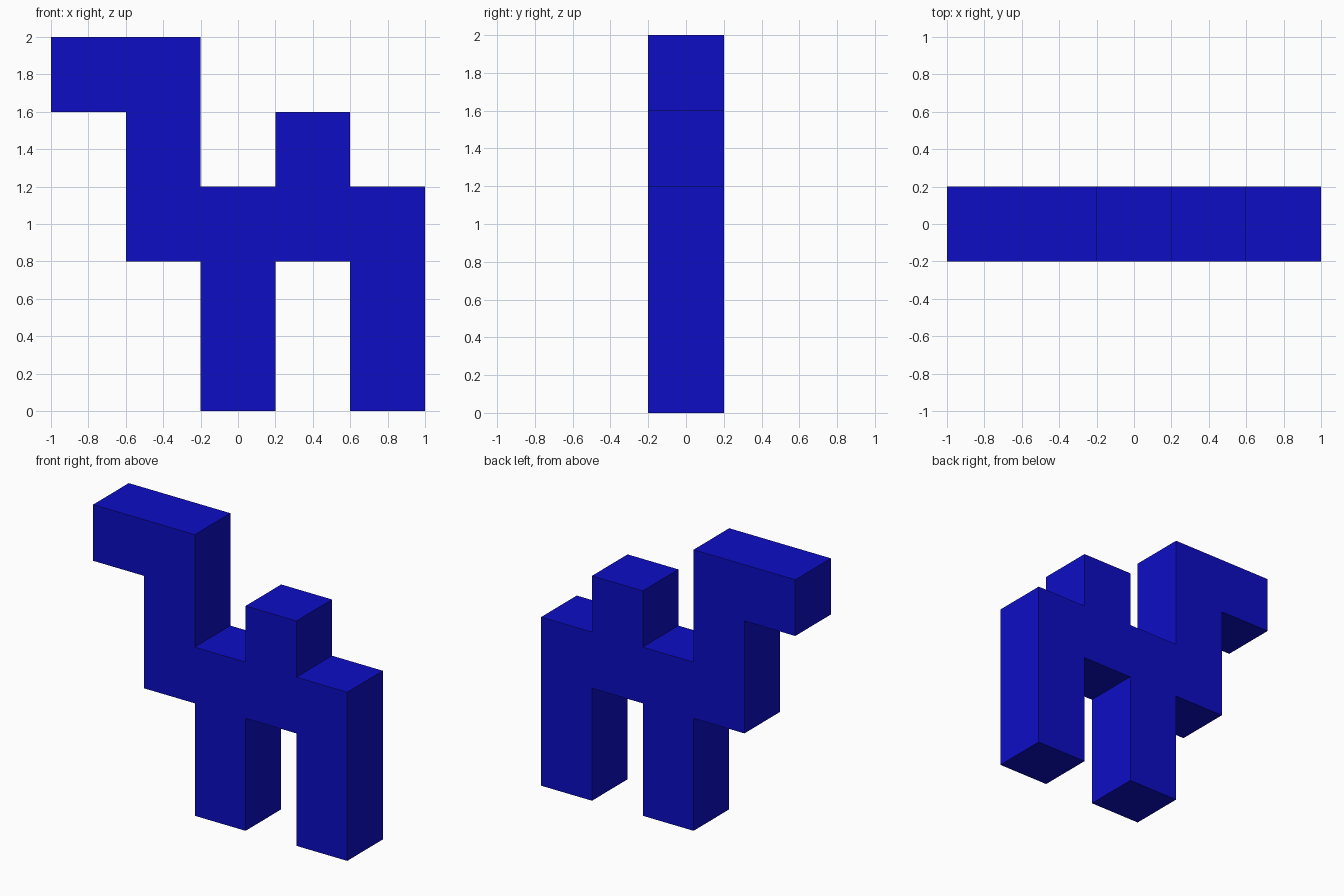
import bpy
import bmesh
from mathutils import Vector

cube = bpy.data.objects.get("Cube")
if cube:
    bpy.data.objects.remove(cube, do_unlink=True)

U = 0.4  # side of one block; the whole figure is five blocks wide and tall

# Blue material
blue = bpy.data.materials.new("deep_blue")
blue.use_nodes = True
color = (0.004, 0.004, 0.56, 1.0)
blue.diffuse_color = color
blue.node_tree.nodes["Principled BSDF"].inputs["Base Color"].default_value = color

# Side silhouette of the blocky camel, in block units (x, z)
outline = [
    (0, 4), (1, 4), (1, 2), (2, 2),      # muzzle, throat and chest
    (2, 0), (3, 0), (3, 2),              # front leg
    (4, 2), (4, 0), (5, 0), (5, 3),      # belly, back leg and rump
    (4, 3), (4, 4), (3, 4), (3, 3),      # hump
    (2, 3), (2, 5), (0, 5),              # back, neck and head
]

# Extrude the silhouette one block deep into a single closed solid
bm = bmesh.new()
verts = [bm.verts.new(((x - 2.5) * U, -U / 2, z * U)) for x, z in outline]
face = bm.faces.new(verts)
result = bmesh.ops.extrude_face_region(bm, geom=[face], use_keep_orig=True)
back = [g for g in result["geom"] if isinstance(g, bmesh.types.BMVert)]
bmesh.ops.translate(bm, verts=back, vec=Vector((0, U, 0)))
bmesh.ops.recalc_face_normals(bm, faces=bm.faces[:])

mesh = bpy.data.meshes.new("camel_body")
bm.to_mesh(mesh)
bm.free()
mesh.materials.append(blue)
camel = bpy.data.objects.new("camel_body", mesh)
bpy.context.collection.objects.link(camel)
